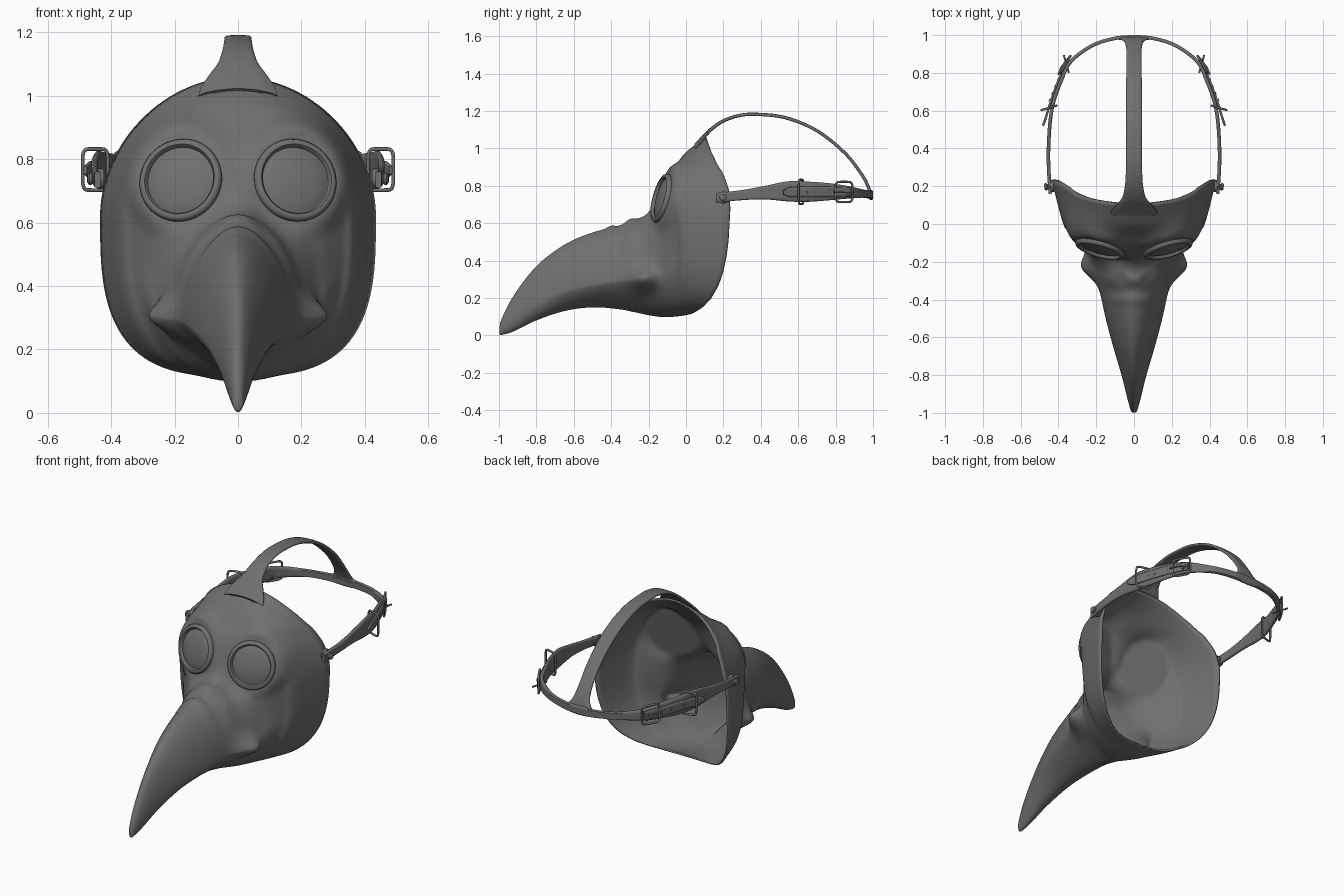
import bpy
import bmesh
from math import sin, cos, pi, exp
from mathutils import Vector, Matrix

if "Cube" in bpy.data.objects:
    bpy.data.objects.remove(bpy.data.objects["Cube"])

leather = bpy.data.materials.new("dark grey")
leather.use_nodes = True
leather.diffuse_color = (0.16, 0.16, 0.16, 1)
leather.node_tree.nodes["Principled BSDF"].inputs["Base Color"].default_value = (0.16, 0.16, 0.16, 1)


def add_mesh(name, verts, faces, angle=0.7):
    mesh = bpy.data.meshes.new(name)
    mesh.from_pydata([tuple(v) for v in verts], [], faces)
    mesh.materials.append(leather)
    ob = bpy.data.objects.new(name, mesh)
    bpy.context.collection.objects.link(ob)
    bpy.ops.object.select_all(action='DESELECT')
    ob.select_set(True)
    bpy.context.view_layer.objects.active = ob
    bpy.ops.object.shade_smooth_by_angle(angle=angle)
    return ob


def spline(points, steps):
    """Catmull-Rom samples through a list of vectors."""
    pts = [Vector(p) for p in points]
    pts = [pts[0] * 2 - pts[1]] + pts + [pts[-1] * 2 - pts[-2]]
    out = []
    for a, b, c, d in zip(pts, pts[1:], pts[2:], pts[3:]):
        for k in range(steps):
            t = k / steps
            out.append((b * 2 + (c - a) * t + (a * 2 - b * 5 + c * 4 - d) * t * t
                        + (b * 3 - a - c * 3 + d) * t ** 3) / 2)
    return out + [pts[-2]]


def interp(table, x):
    for (x0, y0), (x1, y1) in zip(table, table[1:]):
        if x <= x1:
            return y0 + (y1 - y0) * max(0, (x - x0) / (x1 - x0))
    return table[-1][1]


def skin(rings, cap):
    """Quads between equal closed rings laid out one after another."""
    n = len(rings[0])
    faces = [(i * n + j, i * n + (j + 1) % n, (i + 1) * n + (j + 1) % n, (i + 1) * n + j)
             for i in range(len(rings) - 1) for j in range(n)]
    last = (len(rings) - 1) * n
    if cap:
        faces += [tuple(range(last, last + n))]
    return faces


def ribbon(name, path, side, thick, droop=0, steps=8):
    """Strap along (x, y, z, half width), widened along 'side', its edges drooping."""
    samples = spline(path, steps)
    across = (1, 0.85, 0.5, 0, -0.5, -0.85, -1)
    section = [(k, 0.4 if abs(k) == 1 else 1) for k in across]
    section += [(-k, -h) for k, h in section]
    rings = []
    for i, p in enumerate(samples):
        t = (samples[min(i + 1, len(samples) - 1)] - samples[max(i - 1, 0)]).to_3d().normalized()
        n = t.cross(side).normalized() * thick / 2
        rings.append([p.to_3d() + side * p[3] * k + n * h - Vector((0, 0, droop * (p[3] * k) ** 2))
                      for k, h in section])
    faces = skin(rings, True) + [tuple(reversed(range(len(section))))]
    ob = add_mesh(name, sum(rings, []), faces, 1.0)
    bm = bmesh.new()
    bm.from_mesh(ob.data)
    bmesh.ops.recalc_face_normals(bm, faces=bm.faces)
    bm.to_mesh(ob.data)
    bm.free()


def lathe(name, profile, centre, axis, n=40):
    """Turn (radius, height) points round an axis; the first point is the base."""
    m = Matrix.Translation(centre) @ Vector(axis).to_track_quat('Z', 'Y').to_matrix().to_4x4()
    rings = [[m @ Vector((r * cos(2 * pi * j / n), r * sin(2 * pi * j / n), h)) for j in range(n)]
             for r, h in profile]
    add_mesh(name, sum(rings, []), skin(rings, True))


def wire(name, points, radius, closed=True):
    """Bent metal wire."""
    curve = bpy.data.curves.new(name, 'CURVE')
    curve.dimensions = '3D'
    curve.bevel_depth = radius
    curve.bevel_resolution = 2
    curve.use_fill_caps = True
    s = curve.splines.new('POLY')
    s.points.add(len(points) - 1)
    for q, p in zip(s.points, points):
        q.co = (*p, 1)
    s.use_cyclic_u = closed
    curve.materials.append(leather)
    ob = bpy.data.objects.new(name, curve)
    bpy.context.collection.objects.link(ob)


def buckle(name, centre, u, v, radius):
    """Rounded rectangle of wire spanned by half-axes u and v."""
    pts = []
    for k in range(32):
        a = 2 * pi * k / 32
        c, s = cos(a), sin(a)
        pts.append(Vector(centre) + Vector(u) * (abs(c) ** 0.35 * (1 if c > 0 else -1))
                   + Vector(v) * (abs(s) ** 0.35 * (1 if s > 0 else -1)))
    wire(name, pts, radius)


# Mask and beak: cross-sections (y, top, widest, bottom, half width, top power, bottom power)
SECTIONS = [
    (0.2, 1.06, 0.62, 0.115, 0.435, 1.04, 0.66),
    (0.0, 0.98, 0.6, 0.108, 0.375, 0.95, 0.72),
    (-0.06, 0.9, 0.54, 0.1, 0.33, 0.77, 0.85),
    (-0.11, 0.84, 0.42, 0.098, 0.285, 0.7, 1.0),
    (-0.15, 0.74, 0.35, 0.1, 0.245, 0.85, 1.15),
    (-0.21, 0.65, 0.32, 0.11, 0.218, 1.0, 1.4),
    (-0.28, 0.615, 0.3, 0.125, 0.2, 1.05, 1.5),
    (-0.36, 0.585, 0.29, 0.14, 0.18, 1.1, 1.5),
    (-0.5, 0.55, 0.27, 0.15, 0.15, 1.15, 1.4),
    (-0.65, 0.485, 0.235, 0.13, 0.11, 1.15, 1.3),
    (-0.8, 0.37, 0.17, 0.08, 0.066, 1.15, 1.1),
    (-0.92, 0.215, 0.1, 0.022, 0.036, 1.1, 1),
    (-0.985, 0.09, 0.04, 0.003, 0.018, 1, 1),
    (-0.998, 0.04, 0.02, 0.006, 0.008, 1, 1),
]
RIM = [(0.115, 0.03), (0.125, 0.05), (0.15, 0.09), (0.2, 0.137), (0.26, 0.17), (0.33, 0.195),
       (0.42, 0.214), (0.5, 0.225), (0.68, 0.235), (0.78, 0.228), (0.88, 0.195), (0.98, 0.135),
       (1.06, 0.105)]
EYE = Vector((0.18, -0.13, 0.733))
TILT_X, TILT_Z = 0.28, 0.27
N = 112


def section_point(row, a):
    y, top, mid, low, w, pt, pb = row
    s, c = sin(a), cos(a)
    power, height = (pt, top - mid) if s >= 0 else (pb, mid - low)
    x = w * abs(c) ** power * (1 if c >= 0 else -1)
    z = mid + height * abs(s) ** power * (1 if s >= 0 else -1)
    return Vector((x, interp(RIM, z) if row is SECTIONS[0] else y, z))


def sculpt(p, a):
    """Bridge folds, nostril lobes, brow bulges, cheek creases and flat goggle seats."""
    x, y, z = p
    lobe = 0.07 * exp(-((y + 0.225) / 0.07) ** 2 - ((z - 0.3) / 0.06) ** 2)
    x += lobe * max(-1, min(1, x / 0.16))
    if sin(a) > 0:
        fold = 0.016 * exp(-((y + 0.3) / 0.03) ** 2) + 0.012 * exp(-((y + 0.4) / 0.025) ** 2)
        z += fold * sin(a)
    ax = abs(x)
    y -= 0.045 * exp(-((ax - 0.19) / 0.1) ** 2 - ((z - 0.89) / 0.04) ** 2)
    y += 0.015 * exp(-((ax - 0.31) / 0.06) ** 2 - ((z - 0.48) / 0.12) ** 2) * (y < 0.1)
    d = ((ax - EYE.x) ** 2 + (z - EYE.z) ** 2) ** 0.5
    t = min(1, max(0, (0.2 - d) / 0.07))
    seat = EYE.y + TILT_X * (ax - EYE.x) + TILT_Z * (z - EYE.z)
    y += (seat + 0.005 - y) * t * t * (3 - 2 * t)
    return Vector((x, y, z))


columns = []
for j in range(N):
    a = 2 * pi * (j + 0.5) / N
    columns.append([sculpt(p, a) for p in spline([section_point(r, a) for r in SECTIONS], 7)])
rings = [list(r) for r in zip(*columns)]
mask = add_mesh("beaked_mask", sum(rings, []), skin(rings, True), 1.2)
shell = mask.modifiers.new("thickness", 'SOLIDIFY')
shell.thickness = 0.01
shell.offset = -1

# Strap over the crown, flared at both ends
ribbon("crown_strap", [(0, 0.05, 1.018, 0.125), (0, 0.075, 1.044, 0.115), (0, 0.105, 1.075, 0.09),
                       (0, 0.14, 1.108, 0.062), (0, 0.2, 1.148, 0.048), (0, 0.28, 1.175, 0.043),
                       (0, 0.37, 1.183, 0.042), (0, 0.53, 1.165, 0.042), (0, 0.7, 1.095, 0.042),
                       (0, 0.85, 0.975, 0.04), (0, 0.94, 0.86, 0.042), (0, 0.975, 0.795, 0.06),
                       (0, 0.986, 0.76, 0.11)], Vector((1, 0, 0)), 0.016, 1.3)

# Band round the back of the head
half = [(0.443, 0.16, 0.735, 0.026), (0.452, 0.3, 0.75, 0.027), (0.452, 0.42, 0.763, 0.036),
        (0.443, 0.55, 0.77, 0.054), (0.425, 0.65, 0.768, 0.054), (0.385, 0.76, 0.768, 0.046),
        (0.335, 0.86, 0.765, 0.034), (0.22, 0.945, 0.758, 0.022), (0.1, 0.983, 0.752, 0.022)]
band = half + [(0, 0.99, 0.75, 0.026)] + [(-x, y, z, w) for x, y, z, w in reversed(half)]
ribbon("head_band", band, Vector((0, 0, 1)), 0.019)

GOGGLE = [(0.132, -0.01), (0.134, 0.004), (0.129, 0.014), (0.121, 0.018), (0.114, 0.017),
          (0.109, 0.01), (0.107, 0.002)]
LENS = [(0.11, -0.002), (0.1, 0.004), (0.08, 0.01), (0.055, 0.015), (0.028, 0.018), (0.005, 0.019)]
KNOB = [(0.032, -0.012), (0.032, 0.006), (0.026, 0.01), (0.015, 0.011), (0.014, 0.022),
        (0.019, 0.025), (0.019, 0.033), (0.012, 0.038)]

for s, tag in ((1, "left"), (-1, "right")):
    def m(x, y, z):
        return Vector((s * x, y, z))

    # Goggles
    axis = m(TILT_X, -1, TILT_Z)
    lathe(tag + "_goggle_ring", GOGGLE, m(*EYE), axis, 64)
    lathe(tag + "_goggle_lens", LENS, m(*EYE), axis, 64)
    # Rivet joining the band to the mask
    lathe(tag + "_rivet", KNOB, m(0.437, 0.2, 0.738), m(1, -0.1, 0), 24)
    # Free end of the band, running through the two buckles
    ribbon(tag + "_strap_tail", [(s * x, y, z, w) for x, y, z, w in (
        (0.482, 0.52, 0.765, 0.012), (0.468, 0.56, 0.766, 0.026), (0.44, 0.65, 0.768, 0.028),
        (0.4, 0.76, 0.768, 0.027), (0.345, 0.88, 0.765, 0.025))], Vector((0, 0, 1)), 0.012)
    buckle(tag + "_front_buckle", m(0.45, 0.615, 0.767), m(0.04, -0.012, 0), m(0, 0, 0.065), 0.006)
    buckle(tag + "_rear_buckle", m(0.362, 0.845, 0.767), m(0.026, -0.045, 0), m(0, 0, 0.054), 0.006)
    wire(tag + "_buckle_prong", [m(0.338, 0.89, 0.768), m(0.385, 0.83, 0.768), m(0.402, 0.79, 0.768)], 0.005, False)
    wire(tag + "_buckle_bar", [m(0.372, 0.895, 0.75), m(0.345, 0.8, 0.75)], 0.005, False)
    # Punched holes
    for k in range(4):
        t = k / 3
        lathe(tag + "_strap_hole", [(0.008, 0), (0.008, 0.003), (0.004, 0.004)],
              m(0.447 - 0.045 * t, 0.655 + 0.11 * t, 0.768), m(0.93, 0.36, 0), 12)
